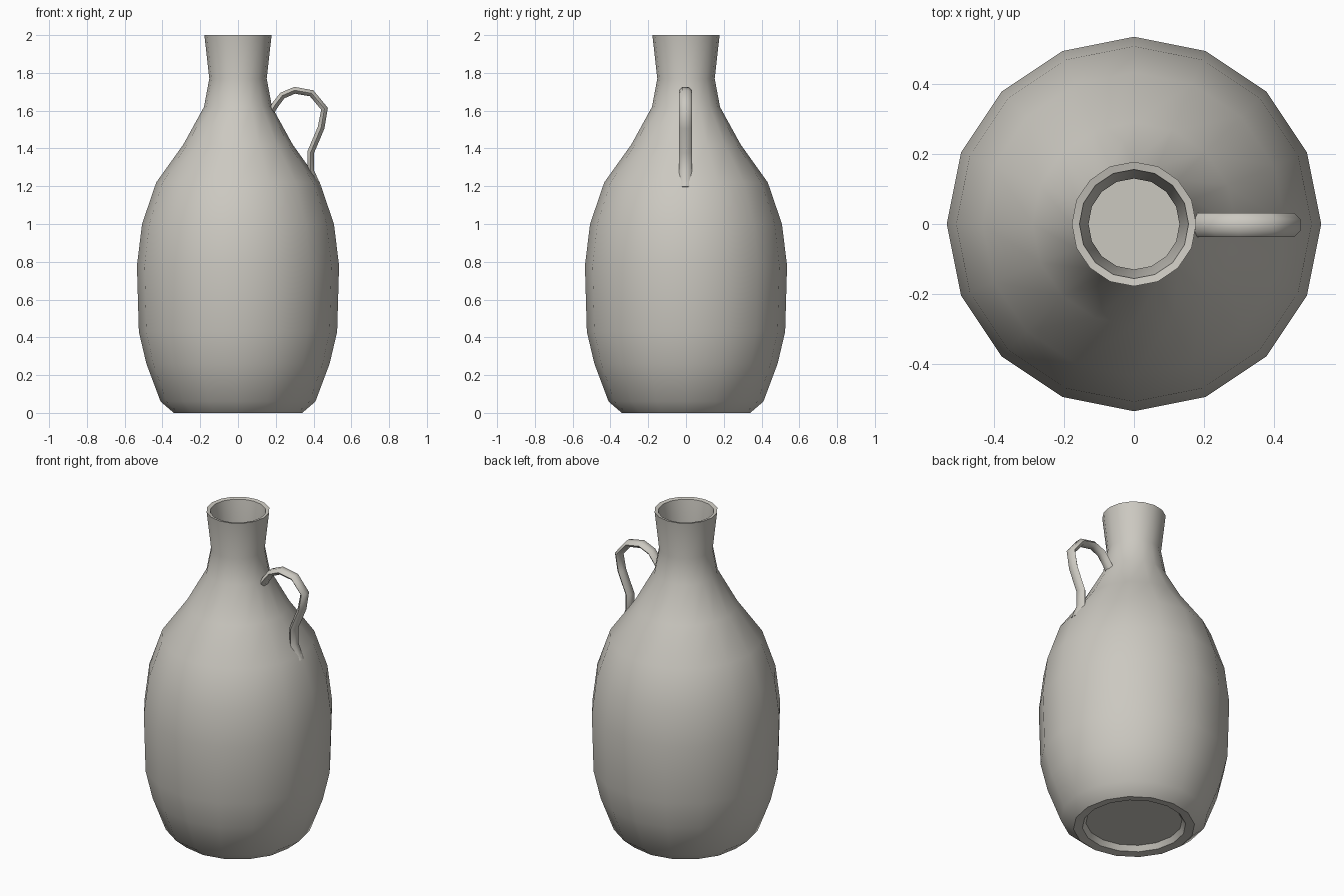
import bpy, bmesh, math
from mathutils import Vector

if "Cube" in bpy.data.objects:
    bpy.data.objects.remove(bpy.data.objects["Cube"])

clay = bpy.data.materials.new("pale_clay")
clay.diffuse_color = (0.60, 0.58, 0.53, 1)
clay.use_nodes = True
clay.node_tree.nodes["Principled BSDF"].inputs["Base Color"].default_value = clay.diffuse_color


def finish(name, bm, angle):
    bmesh.ops.recalc_face_normals(bm, faces=bm.faces[:])
    mesh = bpy.data.meshes.new(name)
    bm.to_mesh(mesh)
    bm.free()
    mesh.materials.append(clay)
    mesh.shade_smooth()
    mesh.set_sharp_from_angle(angle=math.radians(angle))
    obj = bpy.data.objects.new(name, mesh)
    bpy.context.collection.objects.link(obj)
    return obj


def skin(name, rings, angle):
    """Bridge consecutive closed rings of points and cap both ends."""
    bm = bmesh.new()
    vs = [[bm.verts.new(p) for p in ring] for ring in rings]
    n = len(vs[0])
    for a, b in zip(vs, vs[1:]):
        for i in range(n):
            j = (i + 1) % n
            bm.faces.new((a[i], a[j], b[j], b[i]))
    bm.faces.new(vs[0][::-1])
    bm.faces.new(vs[-1])
    return finish(name, bm, angle)


# Jug body: recessed foot, bulging belly, flared neck, inside of the neck
SIDES = 16
profile = [
    (0.27, 0.035), (0.29, 0.005), (0.34, 0.0), (0.41, 0.06), (0.485, 0.26),
    (0.525, 0.43), (0.535, 0.78), (0.508, 1.0), (0.433, 1.22), (0.29, 1.42),
    (0.18, 1.62), (0.152, 1.77), (0.178, 2.0),
    (0.156, 1.995), (0.13, 1.77), (0.14, 1.60),
]
rings = [[(r * math.cos(2 * math.pi * i / SIDES),
           r * math.sin(2 * math.pi * i / SIDES), z) for i in range(SIDES)]
         for r, z in profile]
skin("jug_body", rings, 42)

# Strap handle: flattened hexagonal section swept along a loop in the xz plane
path = [(0.165, 1.58), (0.20, 1.635), (0.235, 1.68), (0.30, 1.708),
        (0.39, 1.692), (0.458, 1.61), (0.44, 1.51), (0.385, 1.38),
        (0.385, 1.28), (0.425, 1.19)]
pts = [Vector((x, 0, z)) for x, z in path]
rings = []
for k, p in enumerate(pts):
    t = (pts[min(k + 1, len(pts) - 1)] - pts[max(k - 1, 0)]).normalized()
    side = Vector((0, 1, 0))
    out = t.cross(side)
    rings.append([p + side * (0.034 * math.cos(a) - 0.003) + out * 0.021 * math.sin(a)
                  for a in (math.pi * i / 3 for i in range(6))])
skin("handle", rings, 50)
